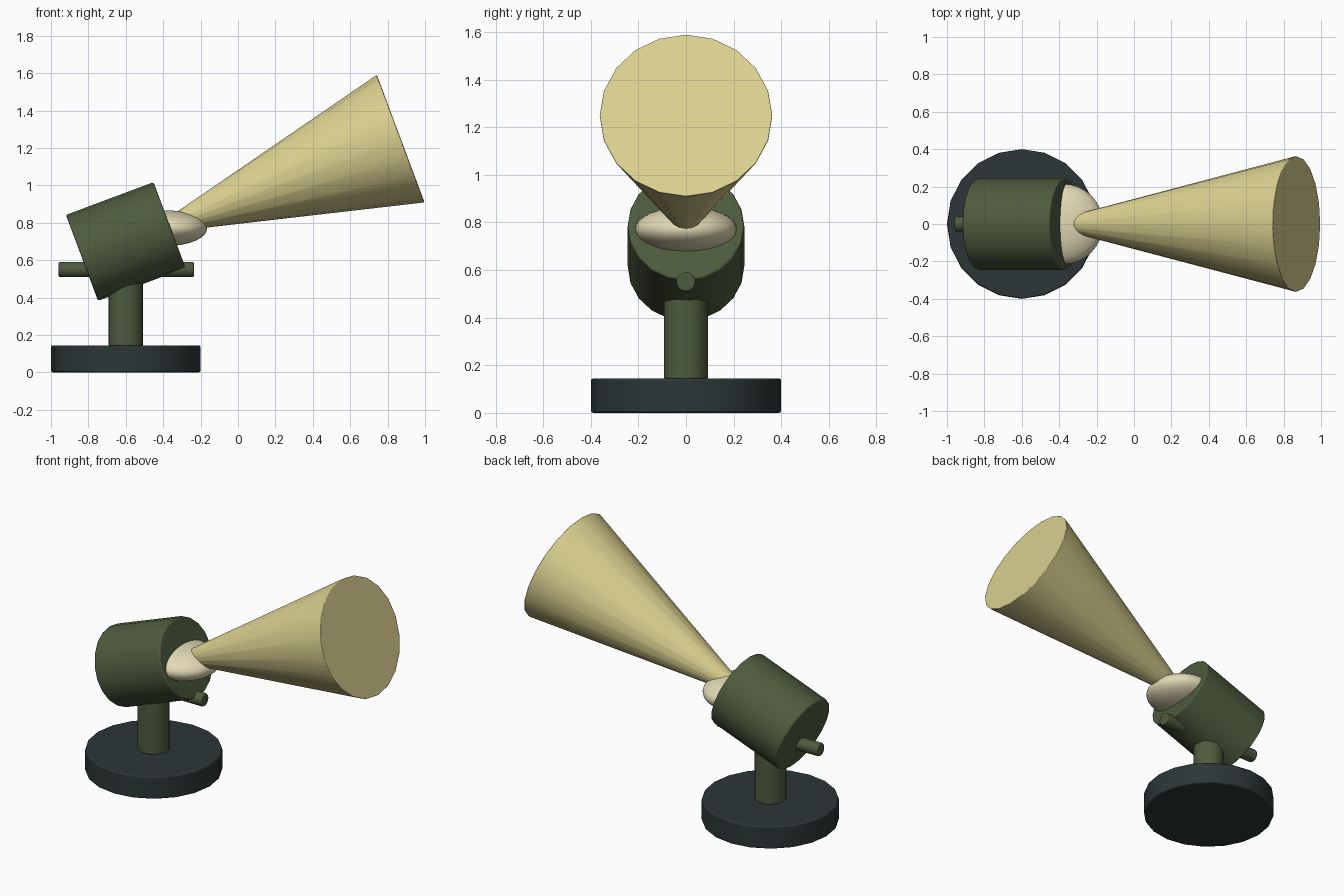
import bpy
import math
from mathutils import Vector

if "Cube" in bpy.data.objects:
    bpy.data.objects.remove(bpy.data.objects["Cube"], do_unlink=True)

TILT = math.radians(20.5)
AXIS = Vector((math.cos(TILT), 0, math.sin(TILT)))
UP = Vector((0, 0, 1))


def material(name, rgb):
    mat = bpy.data.materials.new(name)
    mat.use_nodes = True
    mat.diffuse_color = (*rgb, 1)
    mat.node_tree.nodes["Principled BSDF"].inputs["Base Color"].default_value = (*rgb, 1)
    return mat


slate = material("dark slate", (0.025, 0.037, 0.038))
green = material("olive green", (0.076, 0.105, 0.048))
sand = material("pale yellow", (0.71, 0.64, 0.28))
cream = material("cream", (0.76, 0.69, 0.46))


def finish(obj, name, mat):
    obj.name = name
    obj.data.materials.append(mat)
    bpy.ops.object.shade_smooth_by_angle(angle=math.radians(35))
    return obj


def tapered(name, start, end, r1, r2, mat, bevel=0.01):
    """Round solid running from start to end, with softened rims."""
    start, end = Vector(start), Vector(end)
    span = end - start
    bpy.ops.mesh.primitive_cone_add(
        vertices=20, radius1=r1, radius2=r2, depth=span.length,
        location=(start + end) / 2,
        rotation=(0, math.atan2(span.x, span.z), 0))
    obj = bpy.context.object
    mod = obj.modifiers.new("soft rims", "BEVEL")
    mod.width = bevel
    mod.segments = 2
    mod.limit_method = "ANGLE"
    mod.angle_limit = math.radians(40)
    mod.harden_normals = True
    return finish(obj, name, mat)


# Stand
foot = Vector((-0.6, 0, 0))
tapered("base", foot, foot + UP * 0.145, 0.4, 0.4, slate)
tapered("post", foot + UP * 0.14, foot + UP * 0.6, 0.093, 0.093, green)
tapered("cross_rod", (-0.96, 0, 0.55), (-0.235, 0, 0.55), 0.041, 0.041, green)

# Lamp housing
centre = Vector((-0.6, 0, 0.7))
tapered("housing", centre - AXIS * 0.25, centre + AXIS * 0.25, 0.245, 0.245, green)

# Flattened lens
bpy.ops.mesh.primitive_uv_sphere_add(segments=32, ring_count=16, location=(-0.38, 0, 0.771))
lens = bpy.context.object
lens.scale = (0.215, 0.215, 0.095)
finish(lens, "lens", cream)

# Light beam
mouth = Vector((0.87, 0, 1.25))
tapered("beam", mouth - AXIS * 1.3, mouth, 0.042, 0.364, sand, 0.006)
